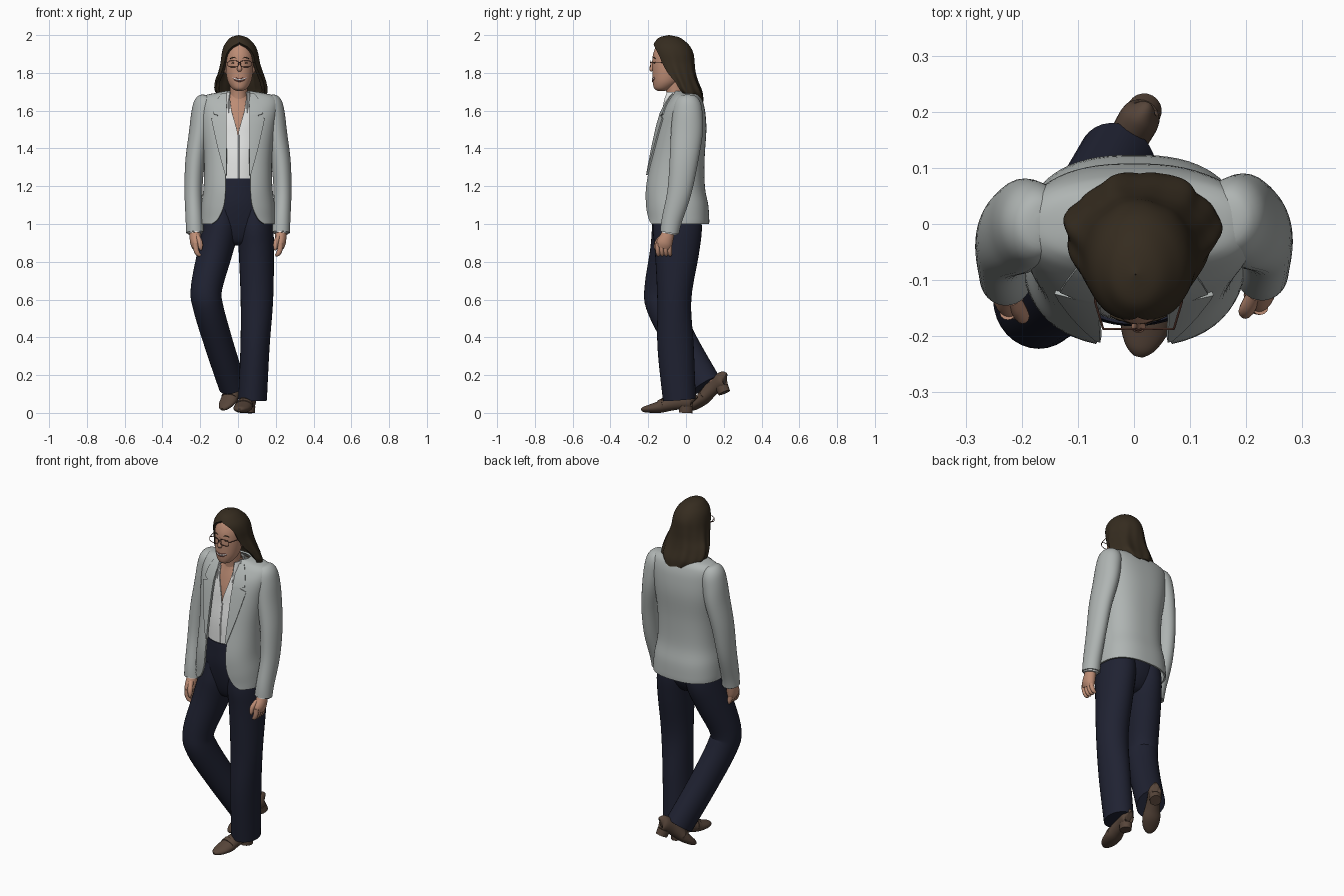
import bpy, bmesh, math
from mathutils import Vector, Matrix, Euler


def mat(name, r, g, b):
    m = bpy.data.materials.new(name)
    m.diffuse_color = (r, g, b, 1)
    return m


GREY = mat("jacket grey", .43, .46, .45)
NAVY = mat("trouser navy", .014, .016, .032)
WHITE = mat("shirt white", .78, .79, .78)
SKIN = mat("skin", .52, .27, .18)
HAIR = mat("hair brown", .036, .025, .014)
SHOE = mat("shoe brown", .095, .06, .042)
FRAME = mat("glasses brown", .12, .05, .035)
LIP = mat("lip red", .36, .13, .1)


def finish(name, bm, material, thickness=0):
    me = bpy.data.meshes.new(name)
    bm.to_mesh(me)
    bm.free()
    me.materials.append(material)
    ob = bpy.data.objects.new(name, me)
    bpy.context.collection.objects.link(ob)
    if thickness:
        s = ob.modifiers.new("thickness", 'SOLIDIFY')
        s.thickness, s.offset = thickness, -1
    return ob


def smooth(rows, k=5):
    """Catmull-Rom interpolation of section rows."""
    out = []
    for i in range(len(rows) - 1):
        a, b, c, d = (rows[min(max(j, 0), len(rows) - 1)] for j in range(i - 1, i + 3))
        for s in range(k):
            t = s / k
            out.append([.5 * (2 * q + (r - p) * t + (2 * p - 5 * q + 4 * r - u) * t * t
                              + (3 * q - p - 3 * r + u) * t ** 3)
                        for p, q, r, u in zip(a, b, c, d)])
    return out + [list(rows[-1])]


def skin_rings(bm, rings, closed):
    n = len(rings[0])
    for A, B in zip(rings, rings[1:]):
        for j in range(n if closed else n - 1):
            k = (j + 1) % n
            bm.faces.new((A[j], A[k], B[k], B[j]))


def shell(name, rows, material, thickness=.008, e=1.0, n=56, wave=0):
    """Horizontal sections (z, cx, cy, rx, ry, front opening half width)."""
    bm, rings = bmesh.new(), []
    for z, cx, cy, rx, ry, w in smooth(rows):
        a0 = math.asin(min(1, max(0, w / rx)) ** (1 / e))
        ring = []
        for j in range(n):
            a = a0 + (2 * math.pi - 2 * a0) * j / (n - 1)
            s, c = math.sin(a), math.cos(a)
            amount = max(0, min(1, (1.93 - z) * 5))
            f = 1 + wave * amount * (math.sin(7 * a + 1 + 8 * z) + .5 * math.sin(13 * a))
            ring.append(bm.verts.new((cx + f * rx * math.copysign(abs(s) ** e, s),
                                      cy - f * ry * math.copysign(abs(c) ** e, c),
                                      z + .15 * wave * amount * math.sin(6 * a))))
        rings.append(ring)
    skin_rings(bm, rings, False)
    bmesh.ops.remove_doubles(bm, verts=bm.verts, dist=.0002)
    return finish(name, bm, material, thickness)


def tube(name, rows, material, n=24, matrix=None):
    """Sections (x, y, z, rx, ry) set square to the path."""
    bm, rings = bmesh.new(), []
    R = smooth(rows)
    P = [Vector(r[:3]) for r in R]
    for i, r in enumerate(R):
        t = (P[min(i + 1, len(P) - 1)] - P[max(i - 1, 0)]).normalized()
        u = Vector((1, 0, 0))
        u = (u - t * u.dot(t)).normalized()
        v = t.cross(u)
        rings.append([bm.verts.new(P[i] + u * r[3] * math.cos(2 * math.pi * j / n)
                                   + v * r[4] * math.sin(2 * math.pi * j / n)) for j in range(n)])
    skin_rings(bm, rings, True)
    bm.faces.new(rings[0])
    bm.faces.new(rings[-1])
    bmesh.ops.recalc_face_normals(bm, faces=bm.faces)
    if matrix:
        bm.transform(matrix)
    return finish(name, bm, material)


def ball(name, c, r, material):
    bm = bmesh.new()
    bmesh.ops.create_uvsphere(bm, u_segments=20, v_segments=12, radius=1)
    bm.transform(Matrix.Translation(c) @ Matrix.Diagonal((*r, 1)))
    return finish(name, bm, material)


def wire(name, pts, r, material, cyclic=False):
    cu = bpy.data.curves.new(name, 'CURVE')
    cu.dimensions, cu.bevel_depth, cu.bevel_resolution = '3D', r, 2
    sp = cu.splines.new('POLY')
    sp.points.add(len(pts) - 1)
    for p, q in zip(sp.points, pts):
        p.co = (*q, 1)
    sp.use_cyclic_u, cu.use_fill_caps = cyclic, True
    cu.materials.append(material)
    ob = bpy.data.objects.new(name, cu)
    bpy.context.collection.objects.link(ob)


# jacket body, open down the front with rounded hem corners
JACKET = [(1.0, 0, -.045, .2, .168, .14), (1.03, 0, -.045, .2, .168, .105), (1.1, 0, -.05, .195, .168, .075),
          (1.2, 0, -.058, .182, .158, .066), (1.35, 0, -.045, .18, .144, .068), (1.5, 0, -.025, .195, .133, .07),
          (1.6, .005, -.013, .207, .114, .07), (1.655, .006, -.004, .206, .091, .066),
          (1.681, .006, -.002, .178, .073, .06), (1.694, .006, -.004, .125, .06, .05),
          (1.703, .004, -.01, .075, .052, .045)]
shell("jacket_body", JACKET, GREY, .01, .8)


def jacket_front(x, z):
    for a, b in zip(JACKET, JACKET[1:]):
        if a[0] <= z <= b[0]:
            t = (z - a[0]) / (b[0] - a[0])
            _, cx, cy, rx, ry, w = (p + (q - p) * t for p, q in zip(a, b))
            q = min(.98, abs(x - cx) / rx) ** 1.25
            return cy - ry * math.sqrt(1 - q * q) ** .8


# lapels with a notch
LAPEL = [(1.26, .06, .068), (1.33, .061, .088), (1.42, .062, .112), (1.52, .062, .134), (1.56, .062, .142),
         (1.575, .062, .105), (1.585, .062, .132), (1.63, .06, .122), (1.67, .056, .105), (1.69, .05, .088)]
for s, side in ((-1, "left"), (1, "right")):
    bm, rings = bmesh.new(), []
    for z, a, b in LAPEL:
        xs = [a + (b - a) * k / 5 for k in range(6)]
        rings.append([bm.verts.new((s * x, jacket_front(s * x, z) - .01, z)) for x in xs])
    skin_rings(bm, rings, False)
    if s < 0:
        bmesh.ops.reverse_faces(bm, faces=bm.faces)
    finish(side + "_lapel", bm, GREY, .014)

# sleeves and hands
for s, dy, side in ((-1, -.018, "left"), (1, 0, "right")):
    M = Matrix.Translation((0, dy * .5, 0)) @ Matrix.Diagonal((s, 1, 1, 1))
    parts = [
        tube(side + "_sleeve", [(.166, .008, 1.682, .008, .015), (.168, .008, 1.673, .04, .048),
                                (.174, .008, 1.64, .059, .07), (.186, .008, 1.58, .062, .08),
                                (.202, .004, 1.48, .058, .084), (.227, -.012, 1.33, .052, .075),
                                (.236, -.035, 1.17, .047, .064), (.231, -.075, 1.02, .046, .054),
                                (.228, -.087, .955, .047, .05)], GREY, 32),
        tube(side + "_shirt_cuff", [(.228, -.086, .97, .04, .043), (.227, -.09, .949, .039, .042)], WHITE),
        tube(side + "_palm", [(.227, -.09, .97, .027, .03), (.226, -.1, .935, .03, .036),
                              (.224, -.113, .9, .029, .042), (.22, -.12, .875, .022, .04)], SKIN),
        tube(side + "_thumb", [(.215, -.125, .935, .014, .014), (.202, -.15, .905, .014, .014),
                               (.198, -.158, .875, .011, .011), (.198, -.157, .86, .004, .004)], SKIN, 12)]
    for k in range(4):
        y = -.15 + .021 * k
        parts.append(tube(f"{side}_finger_{k + 1}", [(.225, y, .9, .014, .012), (.222, y, .865, .014, .012),
                          (.212, y + .002, .842, .012, .011), (.198, y + .004, .834, .006, .006)], SKIN, 12))
    for ob in parts:
        ob.data.transform(M)
        if s < 0:
            ob.data.flip_normals()

# shirt with open neck, collar, and the chest beneath
shell("shirt", [(1.2, 0, -.05, .14, .125, 0), (1.35, 0, -.048, .145, .122, 0), (1.47, 0, -.038, .157, .114, .001),
                (1.53, 0, -.035, .157, .108, .014), (1.6, 0, -.035, .145, .092, .034),
                (1.66, 0, -.04, .08, .072, .044)], WHITE, .005)
shell("chest", [(1.42, 0, -.035, .14, .105, 0), (1.53, 0, -.032, .14, .1, 0), (1.6, 0, -.034, .125, .083, 0),
                (1.66, 0, -.04, .07, .06, 0), (1.7, 0, -.045, .045, .048, 0)], SKIN, 0)
shell("shirt_collar", [(1.58, 0, -.04, .085, .107, .05), (1.65, 0, -.05, .075, .09, .05),
                       (1.7, .002, -.055, .06, .07, .046)], WHITE, .006)
wire("shirt_placket", [(.004, -.174, 1.24), (.004, -.17, 1.35), (.004, -.153, 1.47)], .004, WHITE)

# trousers: hips, straight leg, bent leg
shell("trouser_hips", [(.885, 0, -.05, .03, .03, 0), (.905, 0, -.05, .12, .075, 0), (.98, 0, -.045, .18, .112, 0),
                       (1.1, 0, -.05, .172, .13, 0), (1.2, 0, -.055, .15, .126, 0), (1.24, 0, -.055, .146, .124, 0)],
      NAVY, .006)
tube("straight_trouser_leg", [(.085, -.048, 1.1, .08, .118), (.091, -.046, .98, .095, .13),
                              (.097, -.048, .85, .093, .117), (.1, -.062, .6, .086, .09),
                              (.09, -.055, .35, .077, .096), (.077, -.035, .07, .076, .087)], NAVY, 32)
tube("bent_trouser_leg", [(-.085, -.048, 1.1, .08, .118), (-.092, -.05, .98, .095, .13),
                          (-.122, -.078, .85, .092, .114), (-.167, -.13, .66, .083, .09),
                          (-.158, -.118, .56, .08, .09), (-.1, -.018, .36, .076, .086),
                          (-.03, .105, .145, .073, .086)], NAVY, 32)

# shoes: built toe at origin, heel toward +y
for side, M in (("front", Matrix.LocRotScale(Vector((.008, -.235, 0)), Euler((0, 0, math.radians(-12))), None)),
                ("rear", Matrix.LocRotScale(Vector((-.078, .035, .004)),
                                            Euler((math.radians(28), 0, math.radians(-30))), Vector((1, .92, 1))))):
    prof = [(0, .01, .022, .008), (.015, .027, .034, .003), (.05, .043, .046, 0), (.1, .048, .064, 0),
            (.15, .041, .086, .01), (.2, .036, .1, .018), (.255, .036, .108, .02), (.275, .026, .106, .022),
            (.281, .012, .09, .03)]
    tube(side + "_shoe", [(0, y, (t + b) / 2, w, (t - b) / 2) for y, w, t, b in prof], SHOE, 24, M)
    tube(side + "_shoe_heel", [(0, .238, 0, .031, .036), (0, .24, .035, .034, .038)], SHOE, 20, M)
    tube(side + "_shoe_strap", [(0, .1, .035, .048, .034), (0, .122, .042, .047, .038)], SHOE, 24, M)
    tube(side + "_ankle", [(0, .21, .08, .029, .034), (0, .17, .16, .029, .032)], SKIN, 16, M)

# head, neck, ears and face
shell("head", [(1.703, .008, -.13, .008, .012, 0), (1.715, .008, -.125, .036, .042, 0),
               (1.75, .008, -.108, .06, .068, 0), (1.8, .008, -.098, .071, .08, 0),
               (1.85, .008, -.095, .073, .084, 0), (1.9, .008, -.09, .072, .084, 0),
               (1.95, .008, -.085, .055, .068, 0), (1.98, .008, -.085, .02, .03, 0)], SKIN, 0)
tube("neck", [(0, -.045, 1.62, .055, .055), (.003, -.055, 1.69, .047, .047), (.006, -.07, 1.78, .048, .05)], SKIN)
tube("nose", [(.008, -.172, 1.865, .006, .007), (.008, -.178, 1.84, .008, .011),
              (.008, -.183, 1.82, .013, .011), (.008, -.178, 1.81, .009, .006)], SKIN, 16)
SMILE = (-.034, -.024, -.012, 0, .012, .024, .034)
for name, z, bow, y, r, m in (("upper_lip", 1.77, 5, -.177, .0035, LIP), ("teeth", 1.764, 9, -.176, .005, WHITE),
                              ("lower_lip", 1.756, 15, -.176, .0045, LIP)):
    wire(name, [(.008 + x, y + 10 * x * x, z + bow * x * x) for x in SMILE], r, m)
for s, side in ((-1, "left"), (1, "right")):
    x = .008 + s * .034
    ball(side + "_ear", (.008 + s * .074, -.075, 1.83), (.012, .02, .033), SKIN)
    ball(side + "_eye", (x - s * .002, -.165, 1.852), (.01, .008, .004), HAIR)
    wire(side + "_eyebrow", [(.008 + s * a, -.175 + 5 * a * a, 1.878 + b) for a, b in
                             ((.016, 0), (.032, .004), (.05, -.002))], .0025, HAIR)
    # glasses
    wire(side + "_glasses_rim", [(x + .029 * math.copysign(abs(math.cos(a)) ** .7, math.cos(a)), -.187,
                                  1.848 + .017 * math.copysign(abs(math.sin(a)) ** .7, math.sin(a)))
                                 for a in (k * math.pi / 14 for k in range(28))], .0018, FRAME, True)
    wire(side + "_glasses_temple", [(x + s * .029, -.187, 1.856), (.008 + s * .077, -.14, 1.856),
                                    (.008 + s * .078, -.07, 1.853)], .002, FRAME)
wire("glasses_bridge", [(.001, -.187, 1.853), (.008, -.19, 1.856), (.015, -.187, 1.853)], .002, FRAME)

# shoulder-length wavy hair, open around the face
shell("hair", [(1.655, .018, .035, .09, .058, .088), (1.695, .016, -.004, .134, .092, .13),
               (1.75, .012, -.026, .133, .092, .124), (1.8, .012, -.045, .118, .097, .1),
               (1.85, .01, -.06, .105, .106, .083), (1.9, .01, -.07, .097, .11, .07),
               (1.935, .009, -.077, .087, .102, .045), (1.962, .007, -.082, .07, .084, 0),
               (1.988, .004, -.088, .042, .052, 0), (2.0, .003, -.09, .001, .001, 0)], HAIR, .018, n=90, wave=.035)

# turn curves and thickness into meshes, smooth with sharp edges kept
bpy.ops.object.select_all(action='SELECT')
bpy.context.view_layer.objects.active = bpy.data.objects["jacket_body"]
bpy.ops.object.convert(target='MESH')
bpy.ops.object.shade_smooth_by_angle(angle=math.radians(45))
